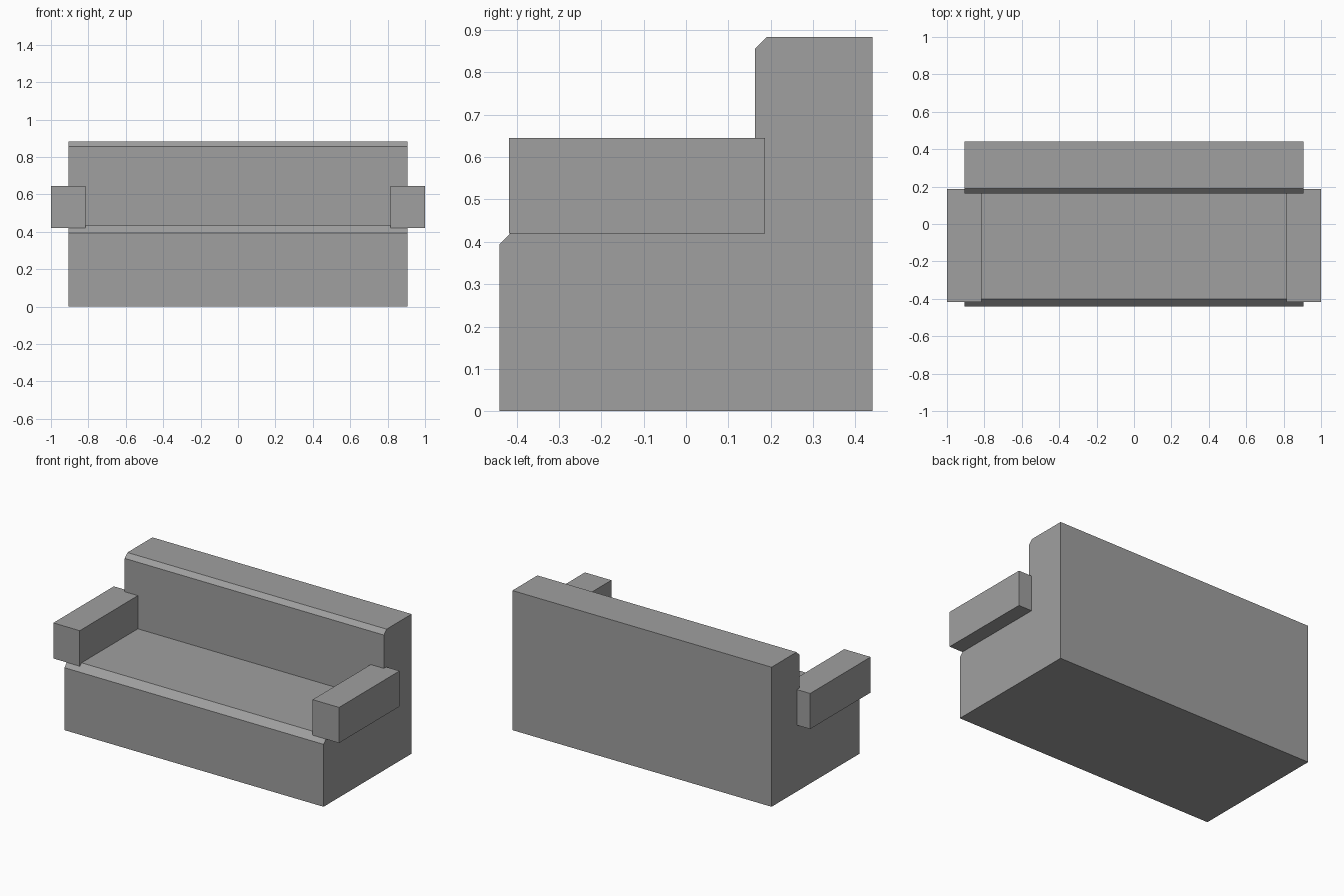
import bpy
import bmesh

cube = bpy.data.objects.get("Cube")
if cube:
    bpy.data.objects.remove(cube, do_unlink=True)

# One plain grey for the whole sofa
GREY = (0.35, 0.35, 0.35, 1.0)
grey = bpy.data.materials.new("plain grey")
grey.use_nodes = True
grey.diffuse_color = GREY
grey.node_tree.nodes["Principled BSDF"].inputs["Base Color"].default_value = GREY


def extrude_profile(name, profile, x0, x1):
    """Sweep a closed (y, z) side profile from x0 to x1."""
    bm = bmesh.new()
    face = bm.faces.new([bm.verts.new((x0, y, z)) for y, z in profile])
    swept = bmesh.ops.extrude_face_region(bm, geom=[face])["geom"]
    verts = [g for g in swept if isinstance(g, bmesh.types.BMVert)]
    bmesh.ops.translate(bm, verts=verts, vec=(x1 - x0, 0, 0))
    bmesh.ops.recalc_face_normals(bm, faces=bm.faces)
    mesh = bpy.data.meshes.new(name)
    bm.to_mesh(mesh)
    bm.free()
    mesh.materials.append(grey)
    obj = bpy.data.objects.new(name, mesh)
    bpy.context.collection.objects.link(obj)
    return obj


# Seat and backrest in one L-shaped body, with chamfered front edges
DEPTH, SEAT, TOP, BACK = 0.44, 0.435, 0.883, 0.163
SEAT_CUT, BACK_CUT = 0.04, 0.027
body = [
    (-DEPTH, 0), (DEPTH, 0), (DEPTH, TOP),
    (BACK + BACK_CUT, TOP), (BACK, TOP - BACK_CUT),
    (BACK, SEAT), (SEAT_CUT - DEPTH, SEAT), (-DEPTH, SEAT - SEAT_CUT),
]
extrude_profile("seat_and_back", body, -0.907, 0.907)

# Block armrests overhanging the sides
arm = [(-0.418, 0.42), (0.187, 0.42), (0.187, 0.645), (-0.418, 0.645)]
for side, x0, x1 in (("left", 0.815, 1.0), ("right", -1.0, -0.815)):
    extrude_profile(side + "_armrest", arm, x0, x1)
